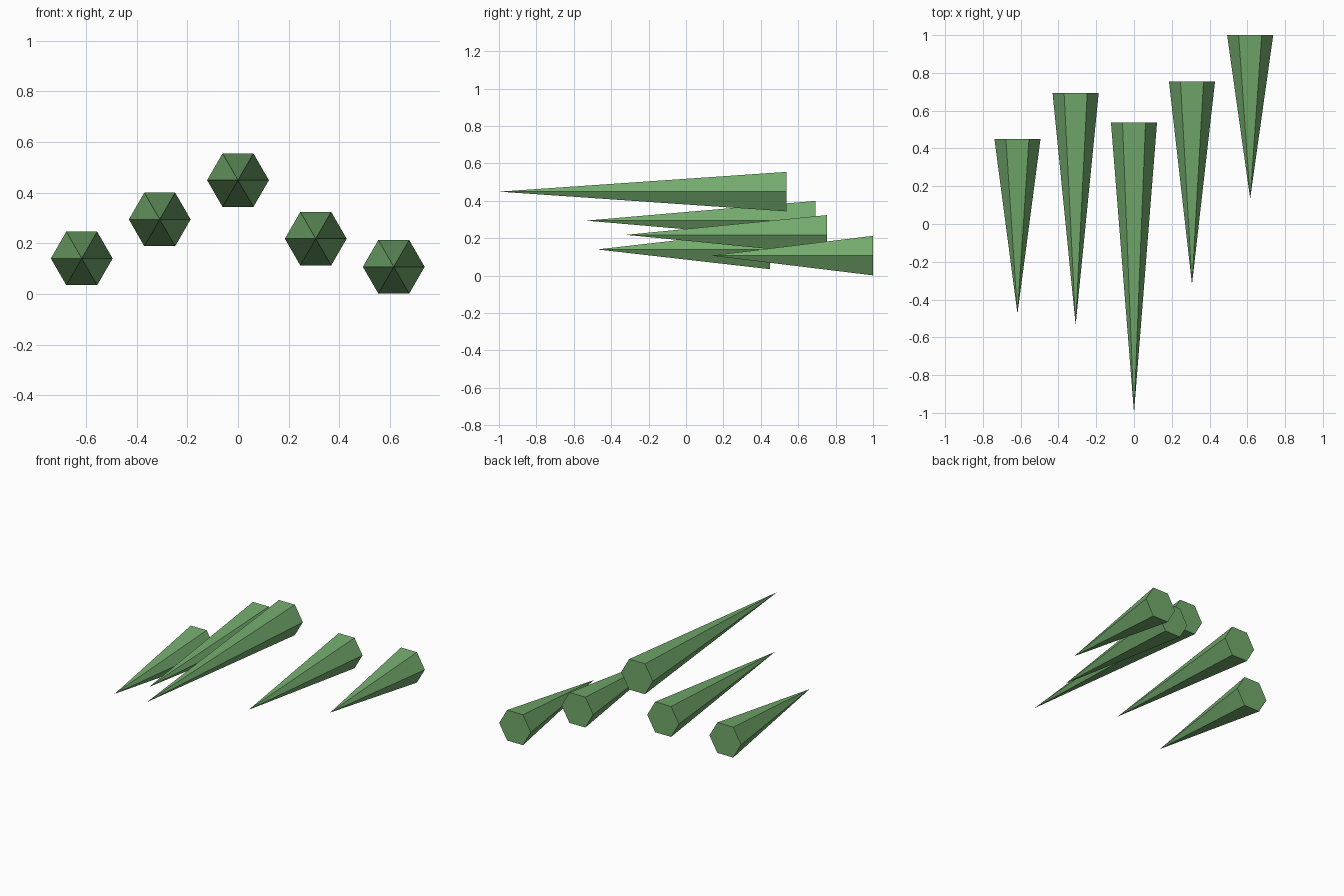
import bpy, bmesh
from math import cos, sin, pi

if "Cube" in bpy.data.objects:
    bpy.data.objects.remove(bpy.data.objects["Cube"])

RADIUS = 0.122
SIDES = 6

green = bpy.data.materials.new("spike_green")
green.diffuse_color = (0.17, 0.40, 0.15, 1)
green.use_nodes = True
green.node_tree.nodes["Principled BSDF"].inputs["Base Color"].default_value = green.diffuse_color


def spike(name, x, z, tip_y, base_y):
    """Six-sided capped cone lying along y, with its point facing the front."""
    bm = bmesh.new()
    ring = [bm.verts.new((x + RADIUS * cos(2 * pi * i / SIDES), base_y,
                          z + RADIUS * sin(2 * pi * i / SIDES)))
            for i in range(SIDES)]
    tip = bm.verts.new((x, tip_y, z))
    bm.faces.new(ring)
    for i in range(SIDES):
        bm.faces.new((ring[i], tip, ring[(i + 1) % SIDES]))
    bmesh.ops.recalc_face_normals(bm, faces=bm.faces)
    mesh = bpy.data.meshes.new(name)
    bm.to_mesh(mesh)
    bm.free()
    mesh.materials.append(green)
    bpy.context.collection.objects.link(bpy.data.objects.new(name, mesh))


# Fan of five spikes: name, x, z, tip y, base y
for args in [
    ("outer_left_spike", -0.617, 0.140, -0.475, 0.45),
    ("inner_left_spike", -0.309, 0.294, -0.535, 0.693),
    ("centre_spike", 0.0, 0.449, -1.0, 0.538),
    ("inner_right_spike", 0.307, 0.218, -0.32, 0.755),
    ("outer_right_spike", 0.615, 0.107, 0.135, 1.0),
]:
    spike(*args)
